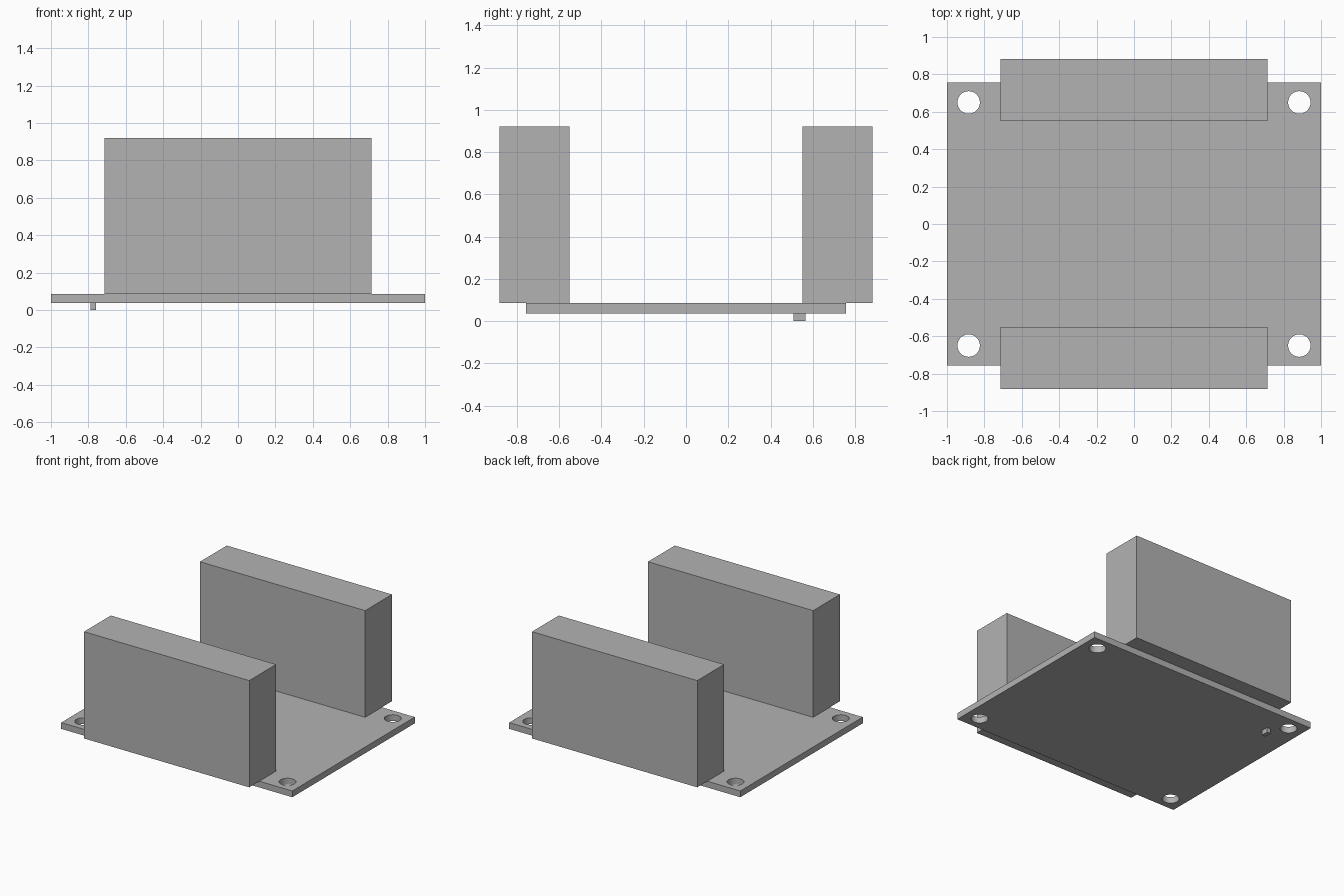
import bpy

# Remove the default cube
cube = bpy.data.objects.get("Cube")
if cube:
    bpy.data.objects.remove(cube, do_unlink=True)

# Single grey material
GREY = (0.45, 0.45, 0.45, 1.0)
grey = bpy.data.materials.new("plain grey")
grey.use_nodes = True
grey.diffuse_color = GREY
shader = next(n for n in grey.node_tree.nodes if n.type == "BSDF_PRINCIPLED")
shader.inputs["Base Color"].default_value = GREY


def box(name, x, y, z):
    """Box spanning the given (min, max) range on each axis."""
    spans = (x, y, z)
    bpy.ops.mesh.primitive_cube_add(size=1, location=[(a + b) / 2 for a, b in spans])
    obj = bpy.context.object
    obj.name = name
    obj.scale = [b - a for a, b in spans]
    bpy.ops.object.transform_apply(location=False, rotation=False, scale=True)
    obj.data.materials.append(grey)
    return obj


BOTTOM, DECK, TOP = 0.037, 0.086, 0.921

# Base plate
plate = box("base_plate", (-1, 1), (-0.757, 0.757), (BOTTOM, DECK))

# Round mounting holes through the four corners
for sx in (-1, 1):
    for sy in (-1, 1):
        bpy.ops.mesh.primitive_cylinder_add(
            vertices=48, radius=0.06, depth=0.3,
            location=(sx * 0.884, sy * 0.65, DECK))
        cutter = bpy.context.object
        cutter.name = "hole_cutter"
        cutter.hide_render = True
        cut = plate.modifiers.new("mounting hole", "BOOLEAN")
        cut.operation = "DIFFERENCE"
        cut.solver = "EXACT"
        cut.object = cutter
        bpy.context.view_layer.objects.active = plate
        bpy.ops.object.modifier_apply(modifier=cut.name)
        bpy.data.objects.remove(cutter, do_unlink=True)

bpy.ops.object.select_all(action="DESELECT")
plate.select_set(True)
bpy.context.view_layer.objects.active = plate
bpy.ops.object.shade_smooth_by_angle()

# Tall blocks overhanging the front and back edges
box("front_block", (-0.715, 0.715), (-0.882, -0.551), (DECK, TOP))
box("back_block", (-0.715, 0.715), (0.551, 0.882), (DECK, TOP))

# Small locating peg under the plate
box("locating_peg", (-0.788, -0.758), (0.508, 0.565), (0, BOTTOM))
